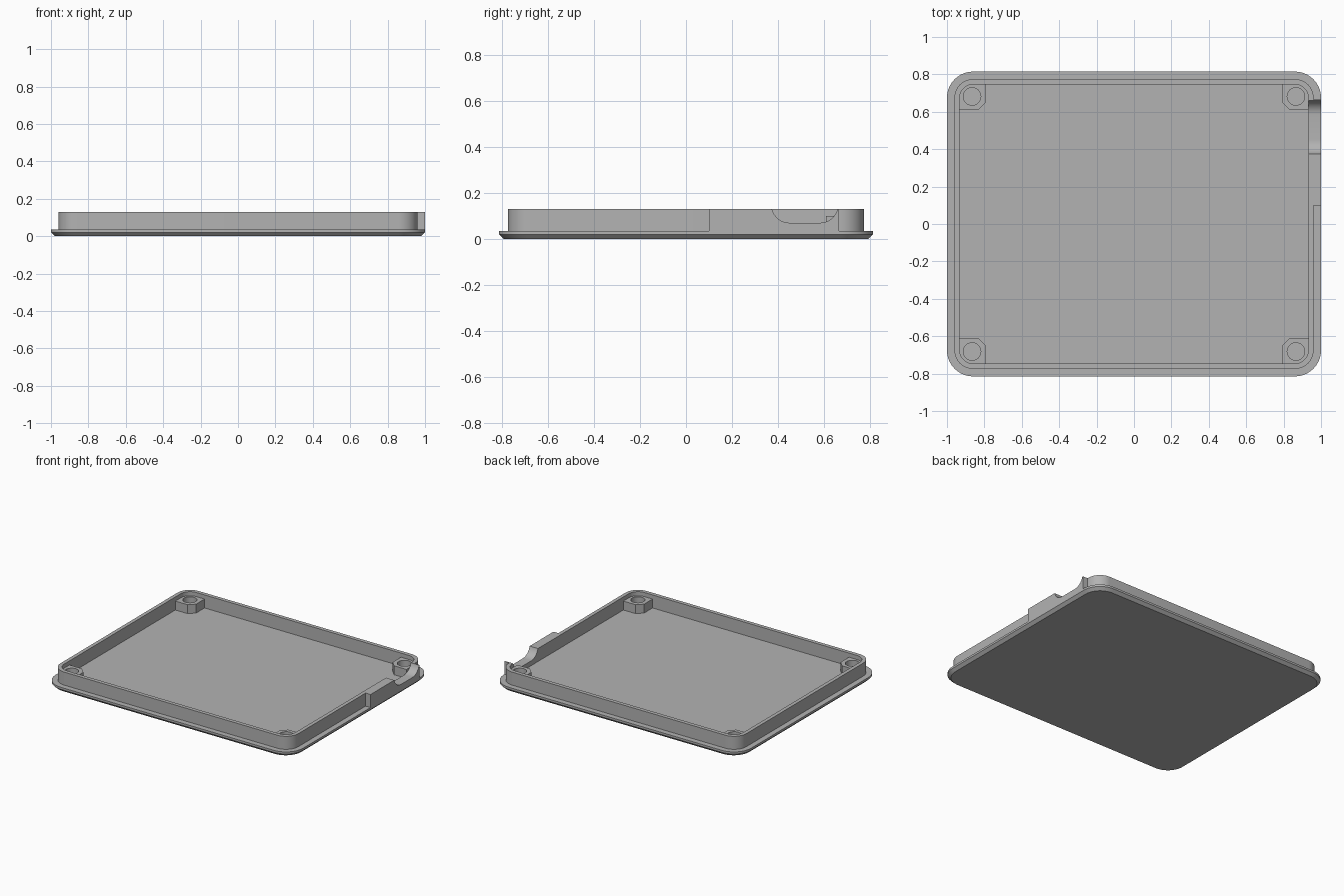
import bpy, bmesh, math

if "Cube" in bpy.data.objects:
    bpy.data.objects.remove(bpy.data.objects["Cube"])

grey = bpy.data.materials.new("grey plastic")
grey.diffuse_color = (0.45, 0.45, 0.45, 1)
grey.use_nodes = True
grey.node_tree.nodes["Principled BSDF"].inputs["Base Color"].default_value = grey.diffuse_color


def rounded(hx, hy, r, n=10):
    """Outline of a rounded rectangle, counter-clockwise."""
    pts = []
    for k, (sx, sy) in enumerate([(1, 1), (-1, 1), (-1, -1), (1, -1)]):
        for i in range(n + 1):
            a = math.radians(90 * (k + i / n))
            pts.append((sx * (hx - r) + r * math.cos(a), sy * (hy - r) + r * math.sin(a)))
    return pts


def loft(name, rings):
    """Closed solid through matching rings of 3D points, capped at both ends."""
    bm = bmesh.new()
    loops = [[bm.verts.new(p) for p in ring] for ring in rings]
    for a, b in zip(loops, loops[1:]):
        for i in range(len(a)):
            j = (i + 1) % len(a)
            bm.faces.new((a[i], a[j], b[j], b[i]))
    bm.faces.new(loops[0][::-1])
    bm.faces.new(loops[-1])
    bmesh.ops.recalc_face_normals(bm, faces=bm.faces)
    me = bpy.data.meshes.new(name)
    bm.to_mesh(me)
    bm.free()
    me.materials.append(grey)
    ob = bpy.data.objects.new(name, me)
    bpy.context.collection.objects.link(ob)
    return ob


def activate(ob):
    bpy.ops.object.select_all(action='DESELECT')
    ob.select_set(True)
    bpy.context.view_layer.objects.active = ob


def combine(ob, other, operation):
    """Apply a boolean and discard the helper."""
    m = ob.modifiers.new("cut", 'BOOLEAN')
    m.object, m.operation, m.solver = other, operation, 'EXACT'
    activate(ob)
    bpy.ops.object.modifier_apply(modifier=m.name)
    bpy.data.objects.remove(other)


def prism(name, outline, z0, z1):
    return loft(name, [[(x, y, z) for x, y in outline] for z in (z0, z1)])


FLOOR, TOP = 0.035, 0.13
IX, IY, IR = 0.933, 0.747, 0.075      # inside of the wall

# Tray: chamfered plate, ledge, wall and floor in one shell
sections = [(0.98, 0.795, 0.125, 0), (1.0, 0.815, 0.14, 0.02), (1.0, 0.815, 0.14, FLOOR),
            (0.96, 0.775, 0.10, FLOOR), (0.96, 0.775, 0.10, TOP),
            (IX, IY, IR, TOP), (IX, IY, IR, FLOOR)]
tray = loft("tray", [[(x, y, z) for x, y in rounded(hx, hy, r)] for hx, hy, r, z in sections])

# Thickened side wall, flush with the plate edge
block = prism("side_block", [(IX, 0.10), (1, 0.10), (1, 0.666), (IX, 0.666)], 0.025, TOP)
combine(tray, block, 'UNION')

# Round-ended cable notch through the thick wall
R, zc = 0.08, 0.15
notch = [(0.452 - R * math.cos(math.radians(a)), zc - R * math.sin(math.radians(a))) for a in range(0, 91, 9)]
notch += [(0.583 + R * math.sin(math.radians(a)), zc - R * math.cos(math.radians(a))) for a in range(0, 91, 9)]
cutter = loft("notch_cutter", [[(x, y, z) for y, z in notch] for x in (0.90, 1.1)])
combine(tray, cutter, 'DIFFERENCE')

# Corner posts with holes, mirrored to all four corners
corner = rounded(IX, IY, IR)[:11]
outline = corner + [(0.793, IY), (0.793, 0.65), (0.833, 0.61), (IX, 0.61)]
post = prism("corner_posts", outline, FLOOR, 0.10)
circle = [(0.866 + 0.047 * math.cos(math.tau * i / 32), 0.682 + 0.047 * math.sin(math.tau * i / 32))
          for i in range(32)]
combine(post, prism("hole_cutter", circle, 0.0, 0.2), 'DIFFERENCE')
mirror = post.modifiers.new("mirror", 'MIRROR')
mirror.use_axis = (True, True, False)
activate(post)
bpy.ops.object.modifier_apply(modifier=mirror.name)

# Smooth rounded surfaces, crisp edges
for ob in (tray, post):
    activate(ob)
    bpy.ops.object.shade_smooth_by_angle(angle=math.radians(30))
